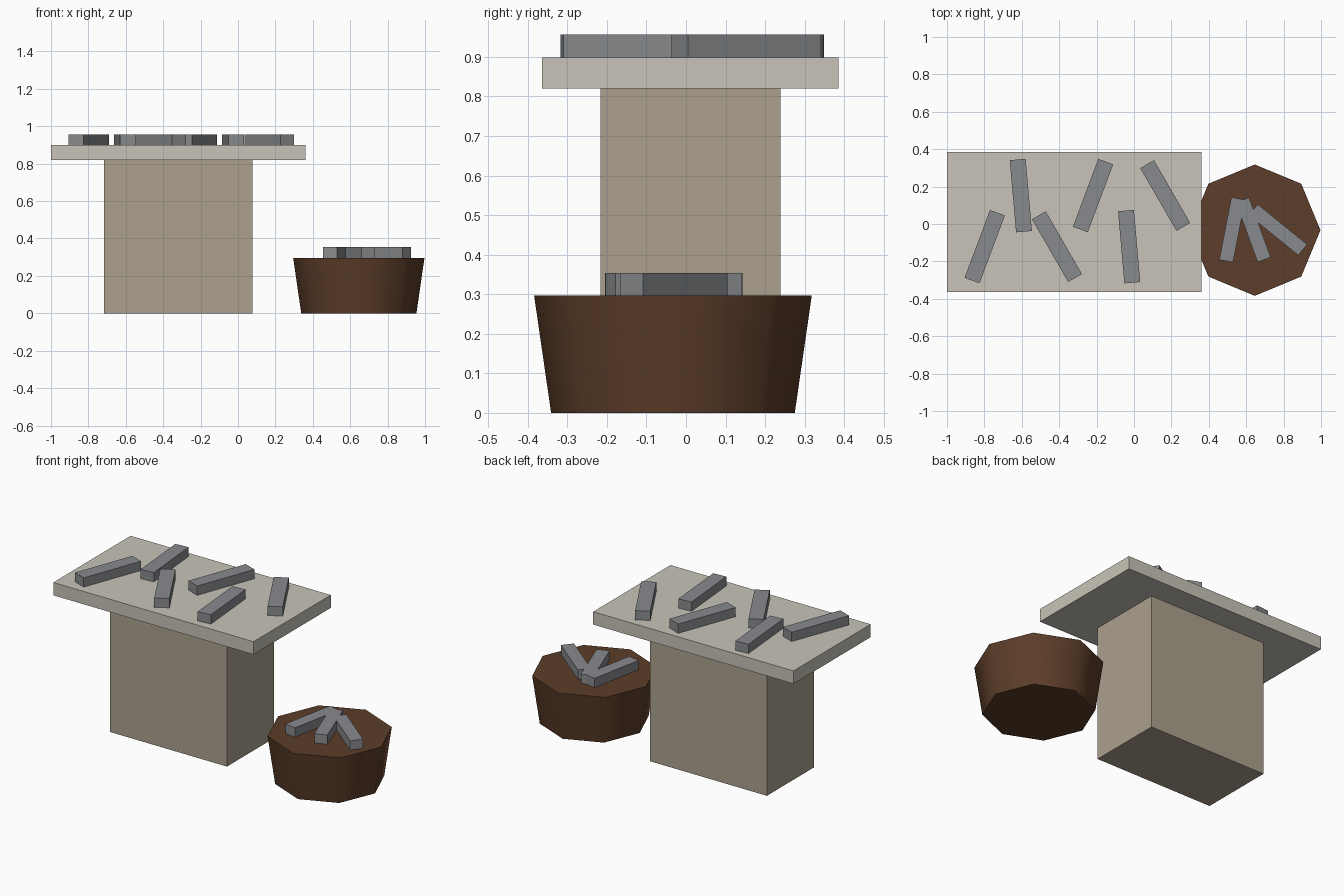
import bpy, math

if "Cube" in bpy.data.objects:
    bpy.data.objects.remove(bpy.data.objects["Cube"])


def material(name, rgb):
    """Make a flat material from an sRGB 0-255 colour."""
    m = bpy.data.materials.new(name)
    lin = [((c / 255 + 0.055) / 1.055) ** 2.4 for c in rgb]
    m.diffuse_color = (*lin, 1)
    m.use_nodes = True
    m.node_tree.nodes["Principled BSDF"].inputs["Base Color"].default_value = m.diffuse_color
    return m


STONE = material("pale stone", (200, 196, 184))
TAN = material("tan", (172, 160, 141))
BROWN = material("brown", (92, 61, 41))
GREY = material("grey metal", (136, 138, 141))


def box(name, size, centre_xy, z0, mat, angle=0):
    """Box resting on height z0, turned about z by an angle in degrees."""
    bpy.ops.mesh.primitive_cube_add(size=1)
    ob = bpy.context.object
    ob.name = name
    ob.scale = size
    bpy.ops.object.transform_apply(location=False, rotation=False, scale=True)
    ob.location = (*centre_xy, z0 + size[2] / 2)
    ob.rotation_euler.z = math.radians(angle)
    ob.data.materials.append(mat)
    return ob


# Table: block pedestal and overhanging slab
box("pedestal", (0.793, 0.455, 0.82), (-0.32, 0.011), 0, TAN)
box("table_top", (1.36, 0.75, 0.079), (-0.32, 0.011), 0.82, STONE)

# Six bars on the table in two staggered rows, turning through three angles
for i in range(6):
    x = -0.798 + 0.193 * i
    y = 0.152 if i % 2 else -0.121
    box(f"table_bar_{i + 1}", (0.387, 0.085, 0.057), (x, y), 0.899, GREY,
        (69.5, 95, 120)[i % 3])

# Tapered eight-sided tub with soft sides and crisp rims
TUB_H = 0.297
bpy.ops.mesh.primitive_cone_add(vertices=8, radius1=0.308, radius2=0.351,
                                depth=TUB_H, location=(0.646, -0.033, TUB_H / 2))
tub = bpy.context.object
tub.name = "tub"
tub.data.materials.append(BROWN)
bpy.ops.object.shade_smooth_by_angle(angle=math.radians(60))

# Three bars fanned out on the tub
for i, (x, angle) in enumerate([(0.525, 79), (0.638, 110), (0.77, 141)]):
    box(f"tub_bar_{i + 1}", (0.34, 0.075, 0.057), (x, -0.031), TUB_H, GREY, angle)
